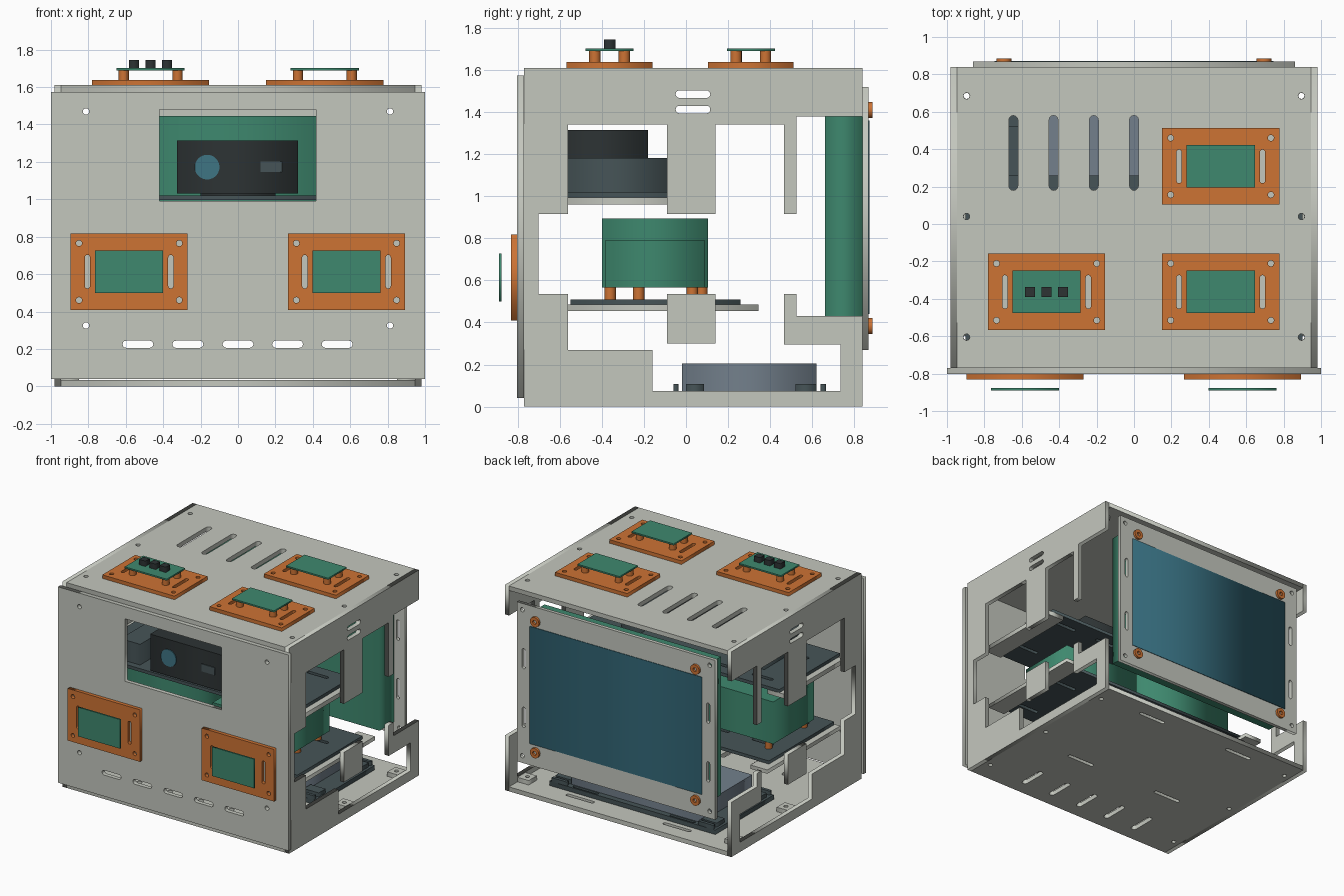
import bpy, bmesh, math
from mathutils import Vector

if "Cube" in bpy.data.objects:
    bpy.data.objects.remove(bpy.data.objects["Cube"])


def material(name, rgb):
    m = bpy.data.materials.new(name)
    lin = [((c / 255 + 0.055) / 1.055) ** 2.4 for c in rgb]
    m.diffuse_color = (*lin, 1)
    m.use_nodes = True
    m.node_tree.nodes["Principled BSDF"].inputs["Base Color"].default_value = m.diffuse_color
    return m


GREY = material("light grey", (196, 199, 190))
ORANGE = material("orange", (205, 115, 52))
GREEN = material("circuit green", (62, 136, 110))
SLATE = material("dark slate", (70, 84, 87))
BLACK = material("near black", (45, 51, 52))
STEEL = material("blue grey", (115, 128, 140))
SCREEN = material("screen blue", (50, 102, 118))
LENS = material("lens blue", (62, 117, 132))

AXES = {"XY": lambda u, v, w: (u, v, w),
        "XZ": lambda u, v, w: (u, w, v),
        "YZ": lambda u, v, w: (w, u, v)}


def rect(u0, u1, v0, v1):
    return [(u0, v0), (u1, v0), (u1, v1), (u0, v1)]


def circle(u, v, r, n=16):
    return [(u + r * math.cos(2 * math.pi * i / n), v + r * math.sin(2 * math.pi * i / n)) for i in range(n)]


def slot(u, v, lu, lv):
    # rounded slot lying along its longer side
    r, h = min(lu, lv) / 2, abs(lu - lv) / 2
    pts = []
    for s, a0 in ((1, -90), (-1, 90)):
        for k in range(7):
            a = math.radians(a0 + 30 * k)
            p, q = s * h + r * math.cos(a), r * math.sin(a)
            pts.append((u + p, v + q) if lu > lv else (u - q, v + p))
    return pts


def plate(name, plane, outline, holes, w0, w1, mat):
    # flat panel with holes, extruded from w0 to w1 along the plane normal
    cu = bpy.data.curves.new(name, "CURVE")
    cu.dimensions, cu.fill_mode, cu.extrude = "2D", "BOTH", (w1 - w0) / 2
    for loop in [outline] + holes:
        sp = cu.splines.new("POLY")
        sp.points.add(len(loop) - 1)
        for p, (u, v) in zip(sp.points, loop):
            p.co = (u, v, 0, 1)
        sp.use_cyclic_u = True
    tmp = bpy.data.objects.new(name + "_tmp", cu)
    bpy.context.collection.objects.link(tmp)
    me = bpy.data.meshes.new_from_object(tmp.evaluated_get(bpy.context.evaluated_depsgraph_get()))
    bpy.data.objects.remove(tmp)
    bm = bmesh.new()
    bm.from_mesh(me)
    for vert in bm.verts:
        vert.co = Vector(AXES[plane](vert.co.x, vert.co.y, vert.co.z + (w0 + w1) / 2))
    bmesh.ops.remove_doubles(bm, verts=bm.verts, dist=1e-5)
    bmesh.ops.recalc_face_normals(bm, faces=bm.faces)
    bm.to_mesh(me)
    bm.free()
    me.materials.clear()
    me.materials.append(mat)
    ob = bpy.data.objects.new(name, me)
    bpy.context.collection.objects.link(ob)
    return ob


def box(name, x0, x1, y0, y1, z0, z1, mat):
    return plate(name, "XY", rect(x0, x1, y0, y1), [], z0, z1, mat)


# side walls with the stepped cut-out, mirrored
wall = [(-.77, 0), (.84, 0), (.84, .43), (.525, .43), (.525, .535), (.465, .535), (.465, .295),
        (.735, .295), (.735, .075), (-.16, .075), (-.16, .27), (-.56, .27), (-.56, .535), (-.70, .535),
        (-.70, .915), (-.56, .915), (-.56, 1.34), (-.09, 1.34), (-.09, .915), (.14, .915), (.14, 1.34),
        (.465, 1.34), (.465, .915), (.525, .915), (.525, 1.378), (.84, 1.378), (.84, 1.61), (-.77, 1.61)]
vents = [slot(.033, z, .165, .036) for z in (1.412, 1.485)]
MOUNT_Y = (-.605, .04, .685)
for s, side in ((1, "right"), (-1, "left")):
    w0, w1 = sorted((s * .947, s * .982))
    plate(side + "_wall", "YZ", wall, vents, w0, w1, GREY)
    plate(side + "_shelf_tab", "YZ", rect(-.09, .14, .30, .535), [], w0, w1, GREY)
    # shelf brackets
    b0, b1 = sorted((s * .80, s * .947))
    box(side + "_lower_bracket", b0, b1, -.56, .345, .455, .485, GREY)
    box(side + "_upper_bracket", b0, b1, -.60, .13, .96, .995, GREY)
    # screw tabs on the floor and ceiling
    t0, t1 = sorted((s * .85, s * .947))
    for y in MOUNT_Y:
        for z in (.035, 1.54):
            plate(side + "_screw_tab", "XY", rect(t0, t1, y - .05, y + .05), [circle(s * .895, y, .016)],
                  z, z + .035, GREY)

# top, base, front panel
screws = [circle(s * .895, y, .017) for s in (1, -1) for y in MOUNT_Y]
plate("top_panel", "XY", rect(-.947, .947, -.77, .84),
      screws + [slot(x, .38, .048, .40) for x in (-.645, -.43, -.215, 0)], 1.575, 1.61, GREY)
FRONT_X = (-.535, -.268, 0, .265, .53)
plate("base_panel", "XY", rect(-.947, .947, -.77, .84),
      screws + [slot(x, -.55, .045, .22) for x in FRONT_X]
      + [slot(x, y, .24, .03) for x in (-.42, .42) for y in (.71, -.12)], 0, .035, GREY)
corners = [circle(s * .813, z, .017) for s in (1, -1) for z in (.325, 1.47)]
plate("front_panel", "XZ", rect(-1, 1, .04, 1.575),
      corners + [rect(-.42, .418, .99, 1.48)] + [slot(x, .225, .165, .038) for x in FRONT_X], -.803, -.77, GREY)

# rear display: frame, screen, driver box, bushings
plate("display_frame", "XZ", rect(-.86, .86, .27, 1.52),
      corners + [rect(-.745, .745, .44, 1.36)]
      + [slot(s * .80, z, .028, .16) for s in (1, -1) for z in (.63, 1.09)], .84, .868, GREY)
box("display_screen", -.745, .745, .84, .872, .44, 1.36, SCREEN)
box("display_board", -.765, .765, .66, .839, .36, 1.445, GREEN)
for x in (-.695, .695):
    for z in (.383, 1.41):
        plate("bushing", "XZ", circle(x, z, .039, 20), [circle(x, z, .015)], .868, .886, ORANGE)

# upper shelf with the sensor unit
shelf_slots = [slot(s * x, y, .18, .03) for s in (1, -1) for x in (.3, .68) for y in (-.42, .02)]
plate("upper_shelf", "XY", rect(-.90, .90, -.62, .13), shelf_slots, .995, 1.02, SLATE)
box("sensor_body", -.327, .322, -.62, -.18, 1.03, 1.315, BLACK)
box("sensor_foot", -.2, .2, -.55, -.25, 1.02, 1.03, BLACK)
plate("sensor_lens", "XZ", circle(-.165, 1.172, .066, 32), [], -.626, -.62, LENS)
plate("sensor_window", "XZ", rect(.12, .235, 1.145, 1.203), [], -.626, -.62, SLATE)
for s in (1, -1):
    x0, x1 = sorted((s * .45, s * .62))
    box("shelf_module", x0, x1, -.57, -.085, 1.02, 1.182, SLATE)

# lower shelf with two electronics boxes on standoffs
plate("lower_shelf", "XY", rect(-.90, .90, -.55, .258), shelf_slots, .485, .51, SLATE)
for name, x0, x1, y0, y1, z1 in (("large_circuit_box", -.83, -.06, -.40, .105, .895),
                                 ("small_circuit_box", .05, .73, -.385, .09, .79)):
    box(name, x0, x1, y0, y1, .565, z1, GREEN)
    for x in (x0 + .06, x1 - .06):
        for y in ((-.36, .075) if x0 < 0 else (-.225, .03)):
            plate("box_standoff", "XY", circle(x, y, .027), [], .51, .565, ORANGE)

# battery in its floor tray
plate("battery_tray", "XY", rect(-.72, .72, -.06, .665),
      [slot(x, y, .22, .025) for x in (-.42, .42) for y in (.64, -.04)], .04, .075, SLATE)
box("battery", -.56, .56, -.02, .62, .075, .205, STEEL)
for s in (1, -1):
    x0, x1 = sorted((s * .57, s * .70))
    for y0, y1 in ((-.06, -.036), (0, .085), (.52, .62), (.64, .665)):
        box("tray_clip", x0, x1, y0, y1, .075, .107, SLATE)


# outer sensor modules: slotted mounting plate and raised board
def module(name, plane, u, v, w, out, gap, posts):
    def span(a, b):
        return sorted((w + out * a, w + out * b))
    holes = [circle(u + a * .268, v + b * .152, .016) for a in (1, -1) for b in (1, -1)]
    holes += [slot(u + a * .223, v, .028, .18) for a in (1, -1)]
    plate(name + "_mount", plane, rect(u - .313, u + .313, v - .204, v + .204), holes, *span(0, .028), ORANGE)
    plate(name + "_board", plane, rect(u - .182, u + .182, v - .114, v + .114), [], *span(gap, gap + .012), GREEN)
    for a in (1, -1) if posts else ():
        for b in (1, -1):
            plate(name + "_standoff", plane, circle(u + a * .144, v + b * .07, .027), [], *span(.028, gap), ORANGE)


for x in (-.582, .58):
    module("front_module", "XZ", x, .613, -.803, -1, .074, False)
for x, y in ((.464, .308), (.464, -.363), (-.467, -.363)):
    module("top_module", "XY", x, y, 1.61, 1, .08, True)
for x in (-.557, -.467, -.38):
    box("top_sensor_block", x - .027, x + .027, -.39, -.336, 1.702, 1.744, BLACK)
